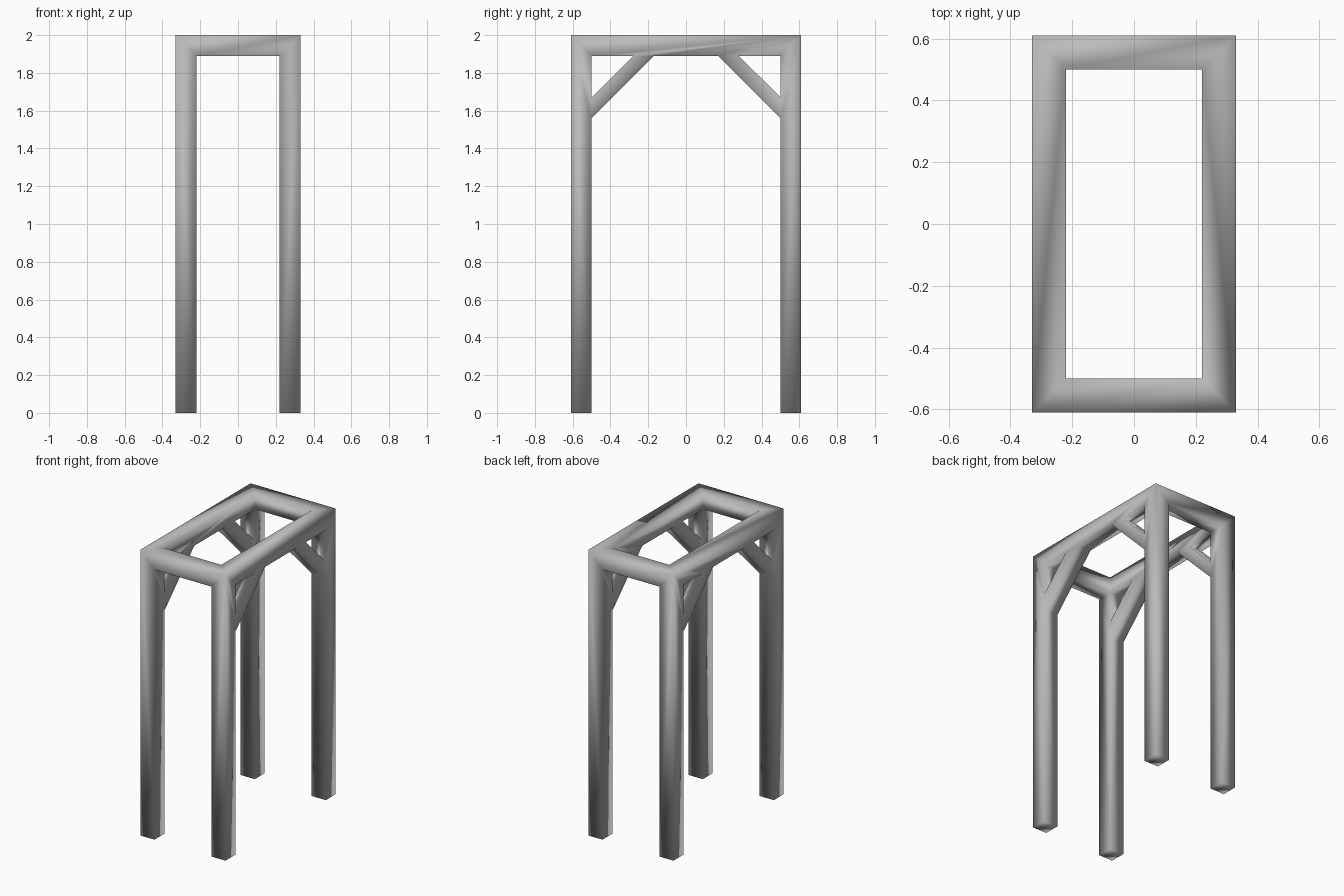
import bpy
import bmesh

old = bpy.data.objects.get("Cube")
if old:
    bpy.data.objects.remove(old, do_unlink=True)

# Frame sizes: outer and inner half widths, half depths, top and underside
XO, XI = 0.33, 0.22
YO, YI = 0.61, 0.50
TOP, UNDER = 2.0, 1.89
# Brace joints on the leg (heights) and on the beam (depths)
LOW, HIGH = 1.56, 1.67
FAR, NEAR = 0.28, 0.17

quarter = []


def side(x, *pts):
    """Face in a plane of constant x, from (y, z) points."""
    quarter.append([(x, y, z) for y, z in pts])


def front(y, *pts):
    """Face in a plane of constant y, from (x, z) points."""
    quarter.append([(x, y, z) for x, z in pts])


def level(z, *pts):
    """Face in a plane of constant z, from (x, y) points."""
    quarter.append([(x, y, z) for x, y in pts])


def strip(a, b):
    """Face across the beam width between two (y, z) points."""
    quarter.append([(XI, *a), (XO, *a), (XO, *b), (XI, *b)])


# Leg
inner_edge = [(YI, 0), (YI, LOW), (YI, HIGH), (YI, UNDER)]
side(XO, (YO, 0), *inner_edge, (YO, TOP))
side(XI, (YO, 0), *inner_edge, (YO, UNDER))
front(YO, (XI, 0), (XO, 0), (XO, TOP), (XI, UNDER))
strip((YI, 0), (YI, LOW))
strip((YI, HIGH), (YI, UNDER))
strip((YO, 0), (YI, 0))

# Long side beam
lower_edge = [(YI, UNDER), (FAR, UNDER), (NEAR, UNDER), (0, UNDER)]
side(XO, (YO, TOP), *lower_edge, (0, TOP))
side(XI, (YI, TOP), *lower_edge, (0, TOP))
strip((YI, UNDER), (FAR, UNDER))
strip((NEAR, UNDER), (0, UNDER))
level(TOP, (XO, YO), (XO, 0), (XI, 0), (XI, YI))

# Short cross beam
front(YO, (0, UNDER), (XI, UNDER), (XO, TOP), (0, TOP))
front(YI, (0, UNDER), (XI, UNDER), (XI, TOP), (0, TOP))
level(UNDER, (0, YI), (XI, YI), (XI, YO), (0, YO))
level(TOP, (0, YO), (XO, YO), (XI, YI), (0, YI))

# Diagonal brace
for x in (XO, XI):
    side(x, (YI, LOW), (YI, HIGH), (FAR, UNDER), (NEAR, UNDER))
strip((YI, HIGH), (FAR, UNDER))
strip((YI, LOW), (NEAR, UNDER))

# Mirror the quarter into the whole frame and weld it
bm = bmesh.new()
for sx in (1, -1):
    for sy in (1, -1):
        for pts in quarter:
            bm.faces.new([bm.verts.new((sx * x, sy * y, z)) for x, y, z in pts])
bmesh.ops.remove_doubles(bm, verts=bm.verts[:], dist=0.0001)
bmesh.ops.recalc_face_normals(bm, faces=bm.faces[:])

# Join the beam halves into single long faces
for axis in (0, 1):
    seam = [e for e in bm.edges if all(abs(v.co[axis]) < 0.001 for v in e.verts)]
    bmesh.ops.dissolve_edges(bm, edges=seam, use_verts=True)
for f in bm.faces:
    f.smooth = True

mesh = bpy.data.meshes.new("braced_frame")
bm.to_mesh(mesh)
bm.free()
frame = bpy.data.objects.new("braced_frame", mesh)
bpy.context.collection.objects.link(frame)

# Plain grey finish
grey = bpy.data.materials.new("plain_grey")
grey.use_nodes = True
colour = (0.5, 0.5, 0.5, 1)
grey.diffuse_color = colour
for node in grey.node_tree.nodes:
    if node.type == "BSDF_PRINCIPLED":
        node.inputs["Base Color"].default_value = colour
mesh.materials.append(grey)
